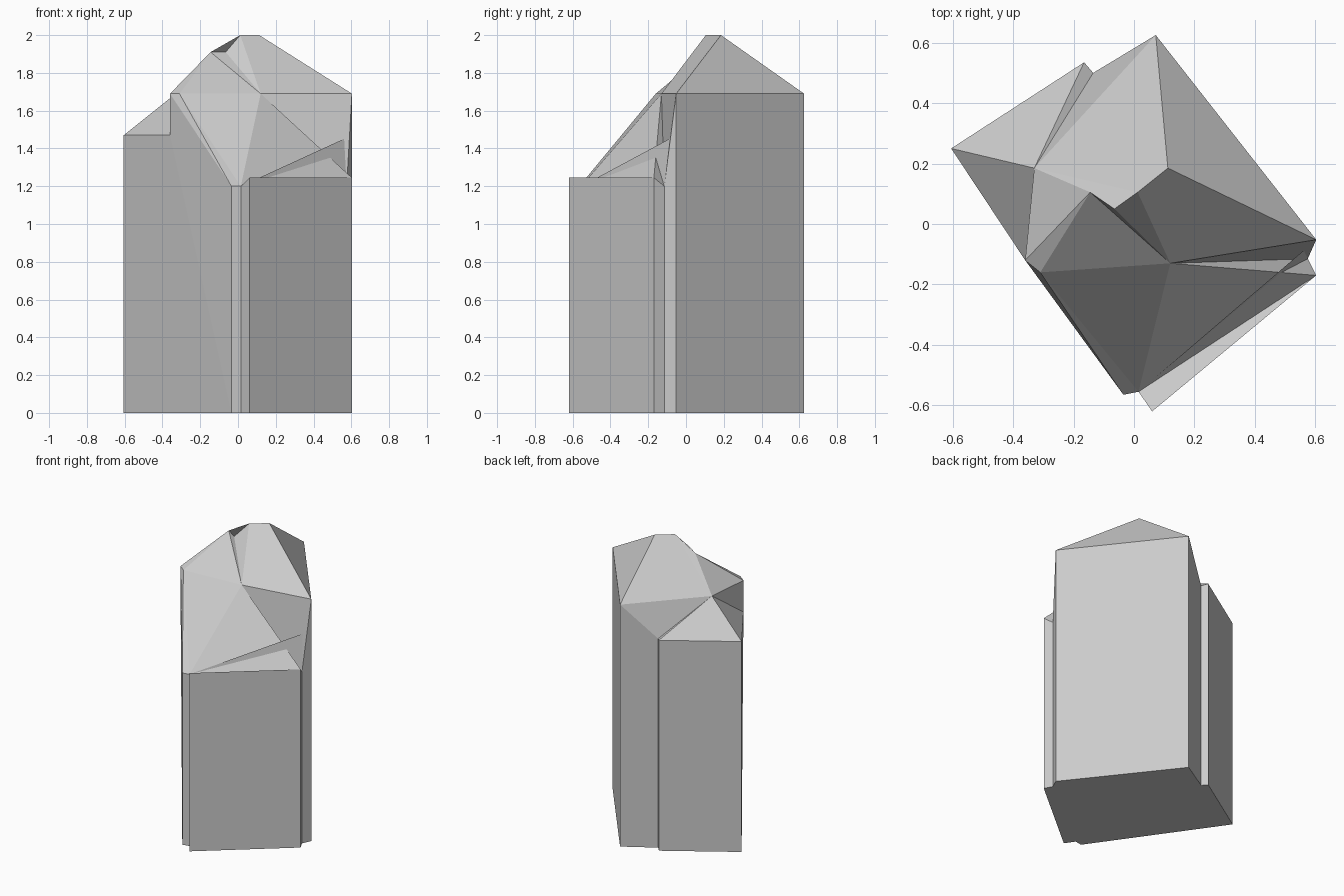
import bpy
from mathutils import Vector

if "Cube" in bpy.data.objects:
    bpy.data.objects.remove(bpy.data.objects["Cube"])

# Named corner points of the roofscape: lower eaves, upper eaves, ridge ends
PTS = {
    "A": (-.605, .25, 1.47), "b": (-.36, -.12, 1.47), "B": (-.36, -.12, 1.69),
    "C": (-.31, -.16, 1.69), "D": (-.035, -.565, 1.2), "E": (.015, -.555, 1.2),
    "F": (.06, -.62, 1.245), "G": (.603, -.17, 1.245), "H": (.575, -.115, 1.2),
    "I": (.603, -.052, 1.69), "N": (.603, -.052, 1.47), "J": (.072, .625, 1.69),
    "K": (-.135, .50, 1.46), "L": (-.165, .535, 1.47), "P": (-.33, .185, 1.69),
    "R": (-.145, .105, 1.91), "U": (-.065, .05, 1.91), "V": (.012, .105, 2.0),
    "W": (.112, .185, 2.0), "S": (.12, -.13, 1.69),
}
OUTLINE = "ADEFGHIJKL"  # footprint, counter-clockwise


def point(key):
    return Vector(PTS[key])


def foot(key):
    x, y, _ = PTS[key]
    return Vector((x, y, 0))


def make(name, polys):
    verts, faces, index = [], [], {}
    for poly in polys:
        face = []
        for co in poly:
            k = tuple(round(c, 4) for c in co)
            if k not in index:
                index[k] = len(verts)
                verts.append(k)
            face.append(index[k])
        faces.append(face)
    me = bpy.data.meshes.new(name)
    me.from_pydata(verts, [], faces)
    me.update()
    ob = bpy.data.objects.new(name, me)
    bpy.context.collection.objects.link(ob)
    return ob


def roof(name, faces):
    """Roof facets from corner letters, all turned to face upward."""
    polys = []
    for f in faces.split():
        p = [point(c) for c in f]
        n = (p[1] - p[0]).cross(p[2] - p[0])
        polys.append(p[::-1] if n.z < -1e-6 else p)
    return make(name, polys)


# Walls and floor, with the long left wall bent at the roof step
walls = [[foot(c) for c in reversed(OUTLINE)]]
for a, c in zip(OUTLINE, OUTLINE[1:] + OUTLINE[0]):
    if a == "A":
        walls += [[foot("A"), foot("D"), point("b"), point("A")],
                  [foot("D"), point("D"), point("b")],
                  [point("b"), point("D"), point("B")]]
    else:
        walls.append([foot(a), foot(c), point(c), point(a)])
make("walls", walls)

# Roof over the tall back block
roof("main_roof", "WJI VWIS JPVW PRUV UVS RUS JKP")

# Low roof on the left and its step up
roof("left_roof", "ALP LKP AbP PbB")

# Sloping front roof with valleys beside the walls
roof("front_roof", "RSC RCB RBP BCD CDE CES")
roof("front_right_roof", "SEG EFG SGH SHI")

# Upright gable panel crossing the front right roof
make("gable_panel", [[point("E"), point("H"), point("N")],
                     [point("H"), point("I"), point("N")]])
